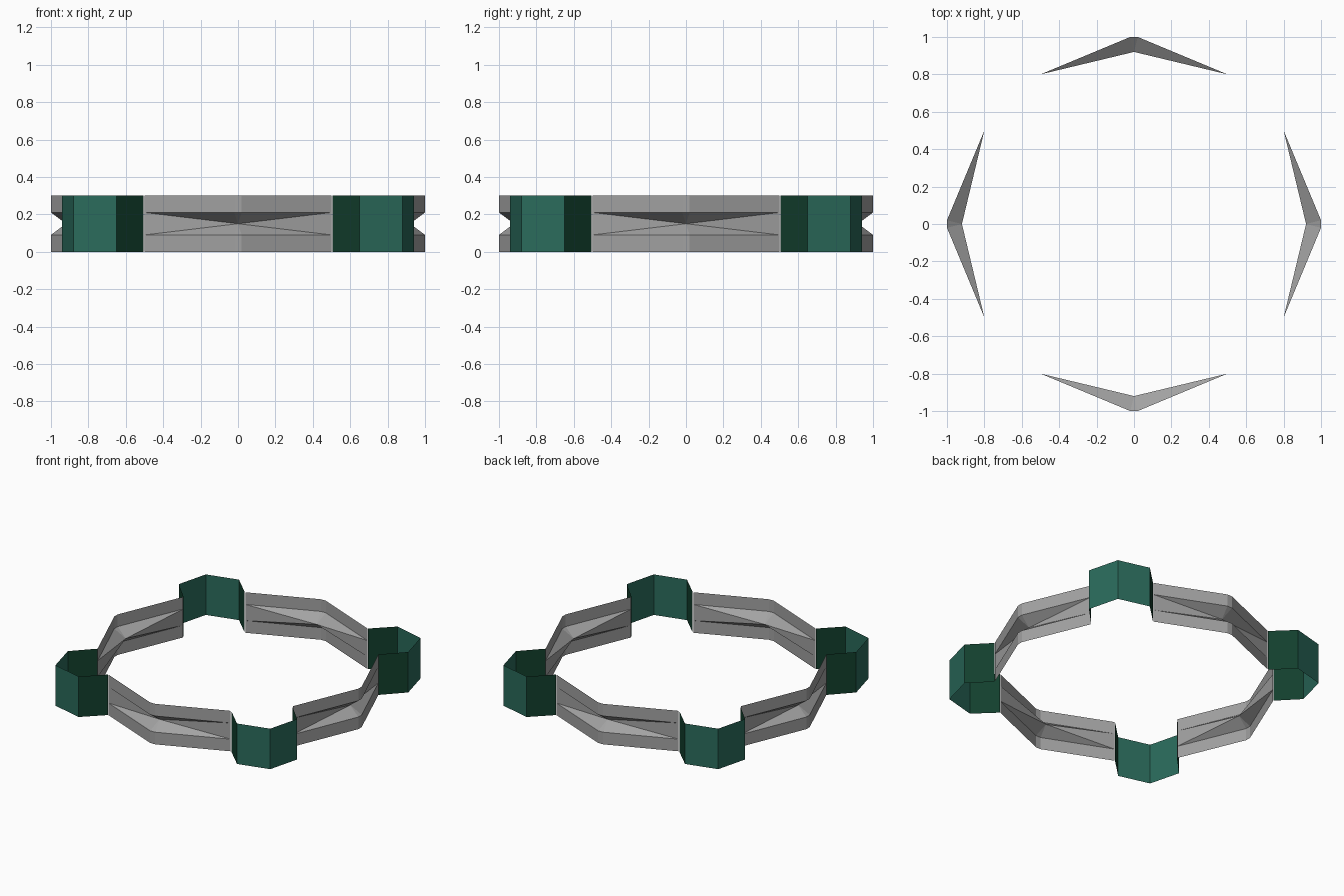
import bpy, bmesh, math
from mathutils import Matrix

if "Cube" in bpy.data.objects:
    bpy.data.objects.remove(bpy.data.objects["Cube"])

HEIGHT = 0.30
LOW, MID, HIGH = 0.09, 0.15, 0.21


def material(name, rgb):
    m = bpy.data.materials.new(name)
    m.diffuse_color = (*rgb, 1)
    m.use_nodes = True
    m.node_tree.nodes["Principled BSDF"].inputs["Base Color"].default_value = m.diffuse_color
    return m


grey = material("grey", (0.36, 0.36, 0.36))
teal = material("teal green", (0.023, 0.145, 0.104))
dark = material("dark green", (0.006, 0.050, 0.026))


def make_object(name, bm, mats, turn):
    bmesh.ops.remove_doubles(bm, verts=bm.verts, dist=1e-5)
    bm.transform(Matrix.Rotation(turn, 4, 'Z'))
    mesh = bpy.data.meshes.new(name)
    bm.to_mesh(mesh)
    bm.free()
    for m in mats:
        mesh.materials.append(m)
    bpy.context.collection.objects.link(bpy.data.objects.new(name, mesh))


def face(bm, *pts):
    return bm.faces.new([bm.verts.new(p) for p in pts])


def band(bm, path, z0, z1):
    """Upright strip of wall along a plan path, one face per step."""
    return [face(bm, (*a, z0), (*b, z0), (*b, z1), (*a, z1))
            for a, b in zip(path, path[1:])]


# Thin bent side wall with a pinched-in groove at mid height
def side_wall(name, turn):
    bm = bmesh.new()
    path = [(-0.5, -0.8), (-0.02, -1), (0.02, -1), (0.5, -0.8)]
    apex = (0, -0.92, MID)
    band(bm, path, 0, LOW)
    band(bm, path, HIGH, HEIGHT)
    for a, b in zip(path, path[1:]):
        face(bm, (*a, LOW), (*b, LOW), apex)
        face(bm, (*b, HIGH), (*a, HIGH), apex)
    a, b = path[0], path[-1]
    face(bm, (*a, HIGH), (*a, LOW), apex)
    face(bm, (*b, LOW), (*b, HIGH), apex)
    make_object(name, bm, [grey], turn)


# Open corner bastion: teal outer faces, dark green flanks
def corner(name, turn):
    bm = bmesh.new()
    path = [(0.505, -0.8), (0.65, -0.94), (0.88, -0.88), (0.94, -0.65), (0.8, -0.505)]
    for i, f in enumerate(band(bm, path, 0, HEIGHT)):
        f.material_index = 1 if i in (0, 3) else 0
    make_object(name, bm, [teal, dark], turn)


for i, (side, where) in enumerate([("front", "front_right"), ("right", "back_right"),
                                   ("back", "back_left"), ("left", "front_left")]):
    side_wall(side + "_wall", i * math.pi / 2)
    corner(where + "_corner", i * math.pi / 2)
